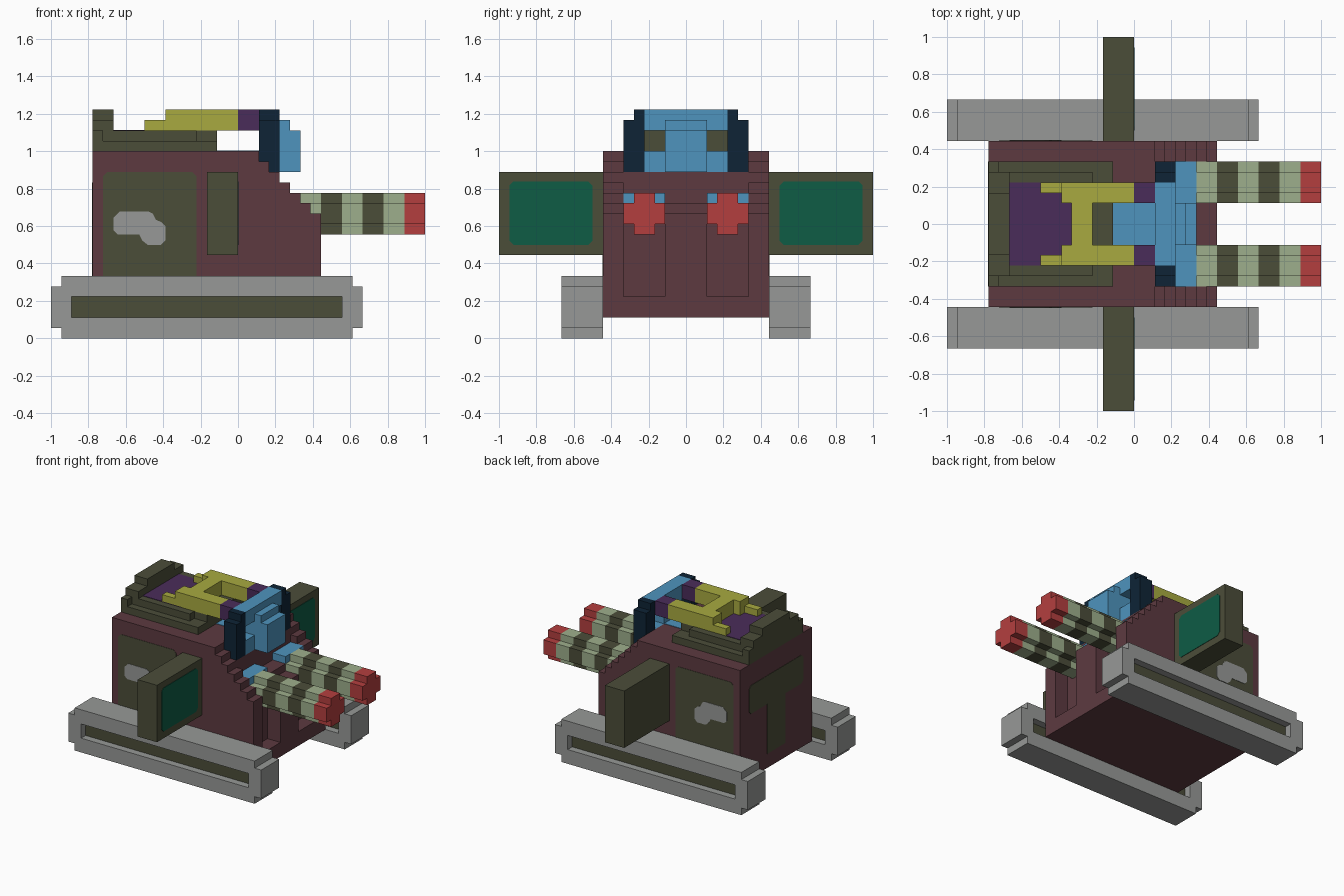
import bpy, bmesh

cube = bpy.data.objects.get("Cube")
if cube:
    bpy.data.objects.remove(cube, do_unlink=True)

U = 1 / 18  # one grid block


def srgb(c):
    c /= 255
    return c / 12.92 if c <= 0.04045 else ((c + 0.055) / 1.055) ** 2.4


def material(name, rgb):
    m = bpy.data.materials.new(name)
    col = [srgb(c) for c in rgb] + [1]
    m.use_nodes = True
    m.diffuse_color = col
    m.node_tree.nodes["Principled BSDF"].inputs["Base Color"].default_value = col
    return m


GREY = material("grey", (151, 153, 151))
OLIVE = material("dark olive", (75, 77, 57))
MAROON = material("maroon", (93, 58, 64))
GREEN = material("screen green", (14, 92, 69))
SAGE = material("sage", (158, 175, 140))
RED = material("red", (180, 63, 63))
BLUE = material("sky blue", (78, 148, 190))
NAVY = material("navy", (14, 36, 54))
YELLOW = material("mustard", (168, 170, 64))
PURPLE = material("purple", (74, 44, 90))


def prism(profile, axis, a, b):
    """Outline in the two other axes, extruded along axis from a to b."""
    return profile, axis, a, b


def box(x0, x1, y0, y1, z0, z1):
    return prism([(x0, z0), (x1, z0), (x1, z1), (x0, z1)], "y", y0, y1)


def chamfered(a0, a1, b0, b1, c=0.4):
    """Rectangle outline with clipped corners."""
    return [(a0 + c, b0), (a1 - c, b0), (a1, b0 + c), (a1, b1 - c),
            (a1 - c, b1), (a0 + c, b1), (a0, b1 - c), (a0, b0 + c)]


def part(name, solids, *mats, rule=None):
    """Mesh object from prisms; rule gives a material index per solid."""
    bm = bmesh.new()
    for i, (profile, axis, a, b) in enumerate(solids):
        rings = []
        for d in (a, b):
            pts = [(d, p, q) if axis == "x" else (p, d, q) for p, q in profile]
            rings.append([bm.verts.new([k * U for k in pt]) for pt in pts])
        lo, hi = rings
        n = len(lo)
        faces = [bm.faces.new(lo), bm.faces.new(hi)]
        faces += [bm.faces.new((lo[j], lo[(j + 1) % n], hi[(j + 1) % n], hi[j])) for j in range(n)]
        for f in faces:
            f.material_index = rule(i) if rule else 0
    bmesh.ops.recalc_face_normals(bm, faces=bm.faces)
    me = bpy.data.meshes.new(name)
    bm.to_mesh(me)
    bm.free()
    for m in mats:
        me.materials.append(m)
    ob = bpy.data.objects.new(name, me)
    bpy.context.collection.objects.link(ob)
    return ob


def span(s, a, b):
    """Interval a..b on side s of the y axis."""
    return sorted((s * a, s * b))


# Hull core with a gun recess in the nose
core = [(-14, 2), (8, 2), (8, 4), (6, 4), (6, 13), (4, 13), (4, 16), (2, 16), (2, 18), (-14, 18)]
part("hull_core", [prism(core, "y", -6, 6)], MAROON)
part("gun_divider", [box(6, 8, -2, 2, 4, 12)], MAROON)

# Staircase outline of the hull side walls
stairs = [(-14, 2), (8, 2)]
for k in range(7, 1, -1):
    stairs += [(k + 1, 19 - k), (k, 19 - k)]
stairs += [(2, 18), (-14, 18)]

plus = [(-2, -1), (-1, -1), (-1, -2), (1, -2), (1, -1), (2, -1),
        (2, 1), (1, 1), (1, 2), (-1, 2), (-1, 1), (-2, 1)]

for s, side in ((-1, "front"), (1, "back")):
    part(side + "_hull_wall", [prism(stairs, "y", *span(s, 6, 8))], MAROON)

    # Painted side patch with a pale blotch
    part(side + "_side_patch", [prism(chamfered(-13, -4, 5, 16), "y", *span(s, 8, 8.05))], OLIVE)
    blotch = [(-11.6, 10), (-9.5, 10), (-9.2, 9.4), (-8.7, 9), (-7.4, 9), (-7, 9.4), (-7, 10.8),
              (-7.4, 11.2), (-7.9, 11.4), (-8.2, 12), (-8.6, 12.2), (-11.4, 12.2), (-12, 11.6), (-12, 10.4)]
    part(side + "_side_blotch", [prism(blotch, "y", *span(s, 8.05, 8.1))], GREY)

    # Tread frame around a recessed slot
    y = span(s, 8, 12)
    part(side + "_tread", [box(-17, 11, *y, 0, 2), box(-17, 11, *y, 4, 6),
                           box(-18, -17, *y, 1, 5), box(-17, -16, *y, 2, 4),
                           box(11, 12, *y, 1, 5), box(10, 11, *y, 2, 4)], GREY)
    part(side + "_tread_slot", [box(-16, 10, *span(s, 9, 11), 2, 4)], OLIVE)

    # Side panel with a screen facing forwards along the guns
    part(side + "_panel", [box(-3, 0, *span(s, 8, 18), 8, 16)], OLIVE)
    part(side + "_screen", [prism(chamfered(*span(s, 9, 17), 9, 15.1), "x", 0, 0.06)], GREEN)

    # Banded gun barrel and its breech
    ring = [(4 * s + p, 12 + q) for p, q in plus]
    part(side + "_gun", [prism(ring, "x", 6 + 2 * i, 8 + 2 * i) for i in range(6)],
         SAGE, OLIVE, RED, rule=lambda i: 2 if i == 5 else i % 2)
    part(side + "_breech", [box(4, 6, *span(s, 2, 6), 13, 14)], BLUE)

    # Cockpit post, roof link and yellow roof arm
    post = [(s * p, q) for p, q in ((4, 16), (6, 16), (6, 21), (5, 21), (5, 22), (4, 22))]
    part(side + "_post", [prism(post, "x", 2, 4)], NAVY)
    part(side + "_roof_link", [box(0, 2, *span(s, 2, 4), 20, 22)], PURPLE)
    part(side + "_roof_arm", [box(-7, 0, *span(s, 2, 4), 20, 22),
                              box(-9, -7, *span(s, 3, 4), 20, 21)], YELLOW)

part("roof_crossbar", [box(-6, -4, -2, 2, 20, 22)], YELLOW)

# Blue cockpit: floor, front sill, roof and stepped nose
part("cockpit_floor", [box(-2, 2, -2, 2, 17, 18.06)], BLUE)
part("cockpit_sill", [box(2, 4, -4, 4, 16, 18)], BLUE)
part("cockpit_roof", [box(2, 4, -4, 4, 20, 22)], BLUE)
nose = [(2, 18), (4, 18), (4, 16), (6, 16), (6, 20), (5, 20), (5, 21), (4, 21), (4, 20), (2, 20)]
part("cockpit_nose", [prism(nose, "y", -2, 2)], BLUE)

# Tiered rear deck, stepped tail wall and purple top
part("deck_tiers", [box(-13, -2, -6, 6, 18, 19), box(-13, -4, -5, 5, 19, 20),
                    box(-4, -2, -4, 4, 19, 20)], OLIVE)
part("tail_wall", [box(-14, -13, -6, 6, 18, 20), box(-14, -12, -5, 5, 20, 21),
                   box(-14, -12, -3, 3, 21, 22)], OLIVE)
part("deck_top", [box(-12, -6, -4, 4, 20, 20.06)], PURPLE)

# Painted T on the tail face
tee = [(-2, 4), (2, 4), (2, 11), (5.6, 11), (6, 11.4), (6, 14.6), (5.6, 15),
       (-5.6, 15), (-6, 14.6), (-6, 11.4), (-5.6, 11), (-2, 11)]
part("tail_mark", [prism(tee, "x", -14.05, -14)], OLIVE)

# Centre the whole model on x and rest it on the ground
bpy.context.view_layer.update()
